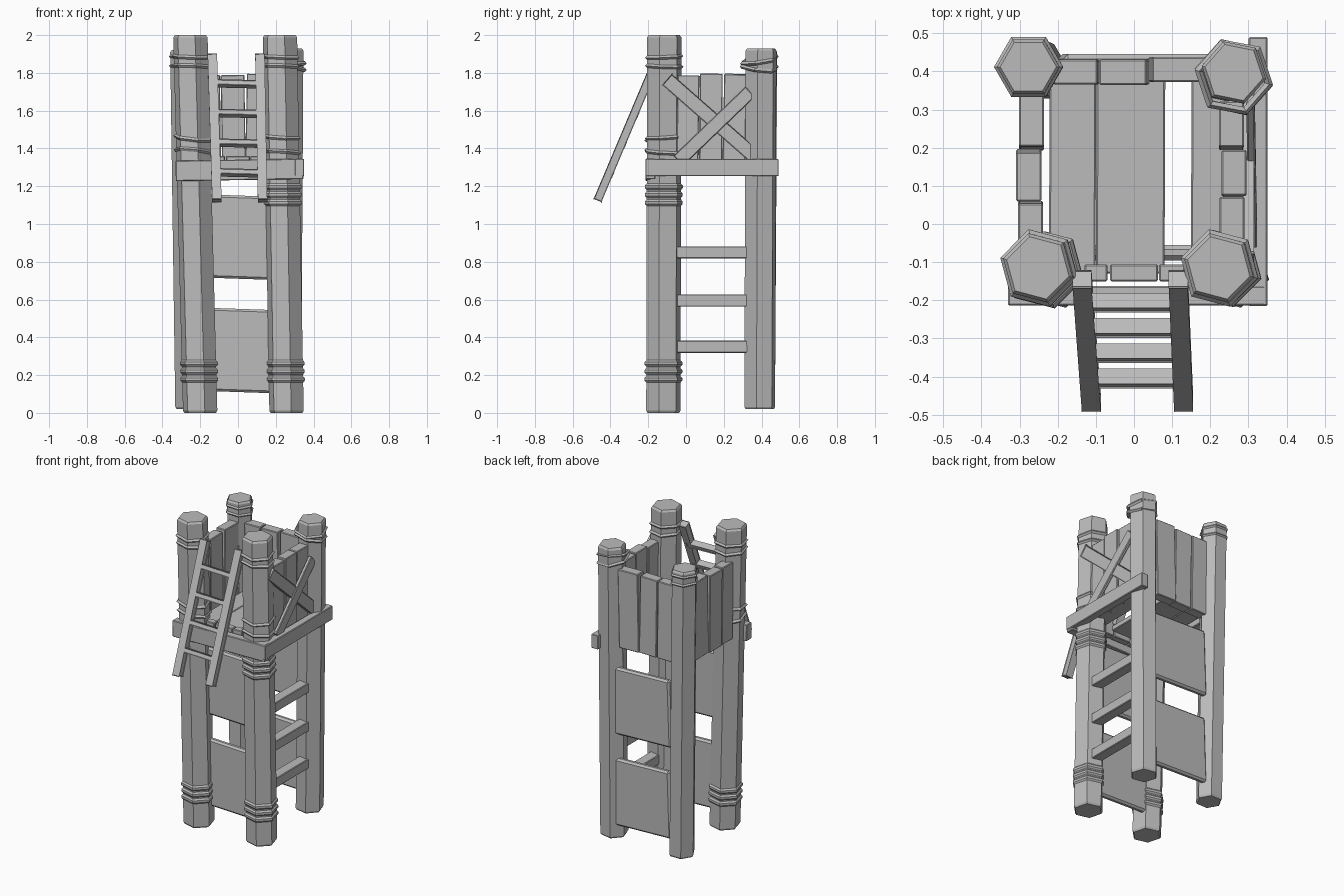
import bpy, bmesh, math, random
from mathutils import Vector, Matrix

random.seed(4)
if "Cube" in bpy.data.objects:
    bpy.data.objects.remove(bpy.data.objects["Cube"], do_unlink=True)

wood = bpy.data.materials.new("plain_grey")
wood.use_nodes = True
GREY = (0.5, 0.5, 0.5, 1)
wood.diffuse_color = GREY
wood.node_tree.nodes["Principled BSDF"].inputs["Base Color"].default_value = GREY


def finish(name, bm):
    bmesh.ops.recalc_face_normals(bm, faces=bm.faces[:])
    mesh = bpy.data.meshes.new(name)
    bm.to_mesh(mesh)
    bm.free()
    mesh.materials.append(wood)
    obj = bpy.data.objects.new(name, mesh)
    bpy.context.collection.objects.link(obj)


def beam(name, a, b, width, depth, side=(1, 0, 0), bevel=0.004):
    """Box running from a to b; width is measured along side."""
    a, b = Vector(a), Vector(b)
    along = (b - a).normalized()
    side = Vector(side)
    side = (side - along * side.dot(along)).normalized()
    third = along.cross(side)
    bm = bmesh.new()
    bmesh.ops.create_cube(bm, size=1)
    for v in bm.verts:
        x, y, z = v.co
        v.co = (a + b) / 2 + side * x * width + third * y * depth + along * z * (b - a).length
    bmesh.ops.bevel(bm, geom=bm.edges[:], offset=bevel, segments=1, affect='EDGES')
    finish(name, bm)


def lathe(name, profile, matrix, sides=6, turn=0.0, closed=False):
    """Turn (radius, height) pairs into a faceted solid or a closed ring."""
    bm = bmesh.new()
    rings = []
    for r, z in profile:
        angles = [turn + math.tau * i / sides for i in range(sides)]
        rings.append([bm.verts.new(matrix @ Vector((r * math.cos(t), r * math.sin(t), z)))
                      for t in angles])
    pairs = list(zip(rings, rings[1:]))
    if closed:
        pairs.append((rings[-1], rings[0]))
    else:
        bm.faces.new(rings[0])
        bm.faces.new(rings[-1])
    for low, high in pairs:
        for i in range(sides):
            j = (i + 1) % sides
            bm.faces.new((low[i], low[j], high[j], high[i]))
    finish(name, bm)


def post(name, foot, top, radius, turn, collars, ropes):
    foot, top = Vector(foot), Vector(top)
    height = top.z - foot.z
    lean = (top - foot) / height
    shear = Matrix.Translation(foot)
    shear[0][2], shear[1][2] = lean.x, lean.y
    lathe(name, [(radius * 0.92, 0), (radius, 0.012), (radius, height - 0.012),
                 (radius * 0.9, height)], shear, turn=turn)
    # stacked angular collars
    for z in collars:
        for k in (-1, 0, 1):
            h = z - foot.z + k * 0.042
            lathe(name + "_collar", [(radius * 0.97, h - 0.02), (radius * 1.1, h - 0.007),
                                     (radius * 1.1, h + 0.007), (radius * 0.97, h + 0.02)],
                  shear, turn=turn)
    # loosely wound ropes
    for z, size, tilt, gap, shift in ropes:
        for k in (-1, 1):
            centre = foot + lean * (z - foot.z + k * gap) + Vector((0, shift, 0))
            place = (Matrix.Translation(centre) @ Matrix.Rotation(k * tilt, 4, 'X')
                     @ Matrix.Rotation(tilt, 4, 'Y'))
            r, t = radius * size, 0.011
            lathe(name + "_rope", [(r - t, 0), (r, -t), (r + t, 0), (r, t)], place,
                  turn=turn, closed=True)


# Four leaning corner posts
post("front_right_post", (-0.20, -0.12, 0), (-0.252, -0.115, 2), 0.094, -0.26,
     [0.22], [(1.42, 1.04, 0.1, 0.035, 0), (1.86, 1.0, 0.04, 0.025, 0)])
post("front_left_post", (0.257, -0.12, 0), (0.222, -0.115, 2), 0.094, -0.26,
     [0.22, 1.155], [(1.42, 1.0, 0.06, 0.04, 0), (1.86, 1.0, 0.04, 0.025, 0)])
post("back_right_post", (-0.25, 0.40, 0.02), (-0.277, 0.412, 1.92), 0.082, 0.0,
     [], [(1.86, 0.97, 0.03, 0.025, 0)])
post("back_left_post", (0.25, 0.39, 0.02), (0.262, 0.397, 1.93), 0.086, -0.2,
     [], [(1.845, 1.1, 0.13, 0.02, -0.012)])

# Outer floor beams
beam("front_beam", (-0.33, -0.188, 1.281), (0.345, -0.188, 1.292), 0.052, 0.108, (0, 1, 0))
beam("side_beam", (0.325, -0.215, 1.299), (0.325, 0.49, 1.299), 0.05, 0.092)

# Floor boards, with one gap
for x, width in ((-0.162, 0.122), (-0.01, 0.18), (0.195, 0.092)):
    beam("floor_board", (x, -0.13, 1.32), (x + 0.002, 0.38, 1.32), width, 0.035)
for x, width in ((-0.10, 0.06), (0.0, 0.125), (0.10, 0.068)):
    beam("threshold_board", (x, -0.128, 1.27), (x, -0.128, 1.36), width, 0.045)


# Plank walls on the back and both sides
def wall(name, spans, offset, along_x, bottom):
    for start, end in spans:
        mid = (start + end) / 2
        lean = random.uniform(-0.006, 0.006)
        shift = offset + random.uniform(-0.005, 0.005)
        top = 1.79 + random.uniform(-0.008, 0.008)
        if along_x:
            beam(name, (mid - lean, shift, bottom), (mid + lean, shift, top),
                 end - start - 0.005, 0.066)
        else:
            beam(name, (shift, mid - lean, bottom), (shift, mid + lean, top),
                 end - start - 0.005, 0.066, (0, 1, 0))


wall("back_plank", [(-0.21, -0.09), (-0.09, 0.04), (0.04, 0.19)], 0.402, True, 1.28)
wall("right_plank", [(-0.06, 0.06), (0.06, 0.195), (0.195, 0.345)], -0.272, False, 1.28)
wall("left_plank", [(-0.05, 0.07), (0.07, 0.195), (0.195, 0.32)], 0.26, False, 1.3)

# Crossed braces on the outside of one wall
beam("falling_brace", (0.30, -0.10, 1.765), (0.30, 0.36, 1.36), 0.022, 0.075)
beam("rising_brace", (0.312, -0.04, 1.335), (0.305, 0.34, 1.70), 0.022, 0.072)

# Broad panels below the floor, front and back
for low, high in ((0.11, 0.55), (0.71, 1.15)):
    for y in (-0.075, 0.425):
        beam("lower_panel", (0.01, y, low), (0.025, y, high), 0.42, 0.04, bevel=0.012)

# Climbing rungs between the posts of one side
for z in (0.35, 0.595, 0.85):
    beam("side_rung", (0.255, -0.07, z), (0.255, 0.35, z), 0.07, 0.064)

# Ladder leaning on the front
for name, top_x, foot_x in (("ladder_right_rail", -0.136, -0.112),
                            ("ladder_left_rail", 0.116, 0.13)):
    beam(name, (top_x, -0.145, 1.89), (foot_x, -0.468, 1.125), 0.042, 0.045)
for i in range(4):
    z = 1.745 - i * 0.157
    y = -0.145 - (1.89 - z) * 0.422
    beam("ladder_rung", (-0.125, y, z), (0.125, y, z - 0.006), 0.035, 0.03, (0, -0.92, 0.39))
